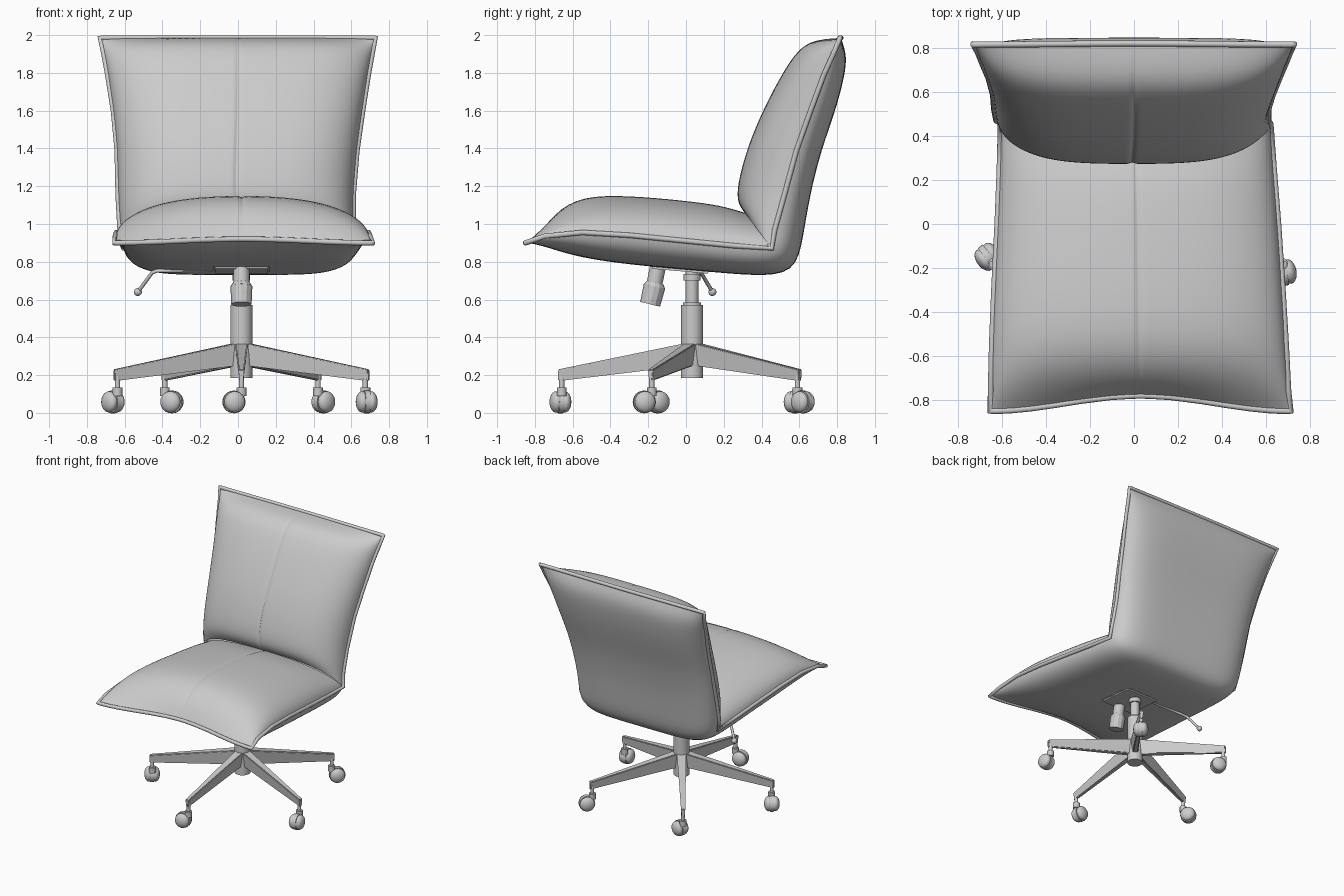
import bpy, bmesh
from math import sin, cos, pi, radians
from mathutils import Vector, Matrix

cube = bpy.data.objects.get("Cube")
if cube:
    bpy.data.objects.remove(cube, do_unlink=True)

GREY = (0.6, 0.6, 0.6, 1)
grey = bpy.data.materials.new("plain_grey")
grey.use_nodes = True
grey.diffuse_color = GREY
grey.node_tree.nodes["Principled BSDF"].inputs["Base Color"].default_value = GREY
HUB = Vector((0.018, 0.032, 0))


def finish(bm, name, angle=40):
    """Turn a bmesh into a smooth shaded object."""
    bmesh.ops.recalc_face_normals(bm, faces=bm.faces)
    mesh = bpy.data.meshes.new(name)
    bm.to_mesh(mesh)
    bm.free()
    mesh.materials.append(grey)
    obj = bpy.data.objects.new(name, mesh)
    bpy.context.collection.objects.link(obj)
    bpy.ops.object.select_all(action="DESELECT")
    obj.select_set(True)
    bpy.context.view_layer.objects.active = obj
    bpy.ops.object.shade_smooth_by_angle(angle=radians(angle))
    return obj


def rod(bm, a, b, r1, r2=None, sides=24):
    """Add a capped cylinder or cone between two points."""
    a, b = Vector(a), Vector(b)
    turn = (b - a).to_track_quat("Z", "Y").to_matrix().to_4x4()
    bmesh.ops.create_cone(bm, cap_ends=True, segments=sides, radius1=r1,
                          radius2=r1 if r2 is None else r2, depth=(b - a).length,
                          matrix=Matrix.Translation((a + b) / 2) @ turn)


def ball(bm, matrix, radius):
    bmesh.ops.create_uvsphere(bm, u_segments=20, v_segments=12, radius=radius, matrix=matrix)


def tube(name, points, radius, cyclic=False):
    """Round cord through points."""
    curve = bpy.data.curves.new(name, "CURVE")
    curve.dimensions = "3D"
    curve.bevel_depth = radius
    curve.bevel_resolution = 3
    curve.use_fill_caps = True
    spline = curve.splines.new("POLY")
    spline.points.add(len(points) - 1)
    for p, co in zip(spline.points, points):
        p.co = (*co, 1)
    spline.use_cyclic_u = cyclic
    curve.materials.append(grey)
    obj = bpy.data.objects.new(name, curve)
    bpy.context.collection.objects.link(obj)


# Cushion stations from seat front to back top:
# rim y, z | rim right x, left x | upper centre y, z | under centre y, z
STATIONS = [
    (-.85, .90, -.655, .715, -.78, .92, -.78, .92),
    (-.75, .935, -.65, .70, -.70, 1.06, -.70, .86),
    (-.55, .955, -.645, .69, -.55, 1.15, -.5, .81),
    (-.3, .94, -.635, .675, -.3, 1.15, -.2, .775),
    (0, .91, -.62, .655, -.02, 1.125, .1, .75),
    (.25, .885, -.61, .635, .18, 1.10, .36, .725),
    (.455, .87, -.605, .62, .31, 1.06, .58, .735),
    (.47, .97, -.625, .61, .265, 1.12, .62, .93),
    (.52, 1.15, -.635, .61, .28, 1.25, .655, 1.15),
    (.585, 1.39, -.64, .63, .34, 1.45, .715, 1.39),
    (.66, 1.6, -.66, .66, .435, 1.66, .785, 1.58),
    (.73, 1.79, -.69, .69, .545, 1.86, .835, 1.76),
    (.78, 1.9, -.71, .71, .64, 1.975, .855, 1.89),
    (.815, 1.985, -.733, .73, .82, 1.985, .82, 1.985),
]
HALF = [.02, .06, .2, .4, .58, .73, .85, .93, .98, 1]
ACROSS = [-v for v in reversed(HALF)] + [0] + HALF
CREASE = 6


def section(i, v, side, power):
    """Point on a shell at station i, v from -1 to 1 across."""
    ry, rz, xr, xl, *centres = STATIONS[i]
    cy, cz = centres[2 * side:2 * side + 2]
    if i in (0, len(STATIONS) - 1):
        f = cos(pi * v / 2) ** 2
    else:
        f = (1 - abs(v) ** power) ** .55
        if v == 0 and side == 0:
            f -= .05
    return Vector(((xr + xl) / 2 + v * (xl - xr) / 2, ry + (cy - ry) * f, rz + (cz - rz) * f))


def shell(name, rows, side, power):
    bm = bmesh.new()
    grid = [[bm.verts.new(section(i, v, side, power)) for v in ACROSS] for i in rows]
    for a, b in zip(grid, grid[1:]):
        for j in range(len(ACROSS) - 1):
            bm.faces.new((a[j], a[j + 1], b[j + 1], b[j]))
    obj = finish(bm, name, 80)
    sub = obj.modifiers.new("soften", "SUBSURF")
    sub.levels = sub.render_levels = 2
    sub.boundary_smooth = "PRESERVE_CORNERS"


last = len(STATIONS) - 1
shell("seat_cushion", range(CREASE + 1), 0, 2.6)
shell("back_cushion", range(CREASE, last + 1), 0, 3.6)
shell("under_shell", range(last + 1), 1, 6)

# Piping around the rim
rim = [section(0, v, 0, 2) for v in ACROSS]
rim += [section(i, 1, 0, 2) for i in range(1, last)]
rim += [section(last, v, 0, 2) for v in reversed(ACROSS)]
rim += [section(i, -1, 0, 2) for i in range(last - 1, 0, -1)]
tube("rim_piping", rim, .014, True)

# Tilt plate under the seat
bm = bmesh.new()
bmesh.ops.create_cube(bm, size=1, matrix=Matrix.Translation((.018, -.03, .775))
                      @ Matrix.Rotation(radians(-5), 4, "X") @ Matrix.Diagonal((.3, .32, .05, 1)))
bmesh.ops.bevel(bm, geom=bm.edges[:], offset=.01, segments=2, affect="EDGES")
finish(bm, "tilt_plate")

# Column, gas post and collar
bm = bmesh.new()
for low, high, radius in ((.185, .57, .058), (.57, .585, .048), (.58, .77, .034), (.70, .735, .046)):
    rod(bm, HUB + Vector((0, 0, low)), HUB + Vector((0, 0, high)), radius, sides=32)
finish(bm, "column")

# Tension knob
bm = bmesh.new()
rod(bm, (.018, -.145, .79), (.018, -.17, .67), .042)
rod(bm, (.018, -.162, .69), (.018, -.167, .67), .045, .058, 12)
rod(bm, (.018, -.167, .67), (.018, -.19, .575), .058, .054, 12)
finish(bm, "tension_knob", 25)

# Height lever
tube("height_lever", [(-.1, .06, .757), (-.43, .07, .752), (-.455, .08, .742), (-.53, .14, .64)], .01)
bm = bmesh.new()
ball(bm, Matrix.Translation((-.53, .14, .64)), .021)
finish(bm, "lever_tip")

# Five tapered legs, each with a swivelled twin wheel caster
for k, yaw in enumerate((190, -80, 45, -20, 127)):
    spin = Matrix.Translation(HUB) @ Matrix.Rotation(radians(-90 + 72 * k), 4, "Z")
    bm = bmesh.new()
    ends = []
    for x, half, low, high in ((.03, .035, .25, .37), (.71, .016, .168, .23)):
        ends.append([bm.verts.new(spin @ Vector(c)) for c in
                     ((x, -half * .6, low), (x, half * .6, low), (x, half, high), (x, -half, high))])
    a, b = ends
    bm.faces.new(a)
    bm.faces.new(b[::-1])
    for j in range(4):
        bm.faces.new((a[j], b[j], b[j - 1], a[j - 1]))
    bmesh.ops.recalc_face_normals(bm, faces=bm.faces)
    bmesh.ops.bevel(bm, geom=bm.edges[:], offset=.005, segments=2, affect="EDGES")
    finish(bm, f"leg_{k + 1}")

    tip = spin @ Vector((.69, 0, 0))
    bm = bmesh.new()
    rod(bm, tip + Vector((0, 0, .08)), tip + Vector((0, 0, .2)), .014, sides=16)
    rod(bm, tip + Vector((0, 0, .09)), tip + Vector((0, 0, .135)), .026, sides=16)
    place = Matrix.Translation(tip) @ Matrix.Rotation(radians(yaw), 4, "Z") @ Matrix.Translation((.04, 0, .058))
    for side in (-1, 1):
        ball(bm, place @ Matrix.Translation((0, side * .024, 0)) @ Matrix.Diagonal((1, .6, 1, 1)), .056)
    rod(bm, place @ Vector((0, -.014, 0)), place @ Vector((0, .014, 0)), .06)
    finish(bm, f"caster_{k + 1}")
